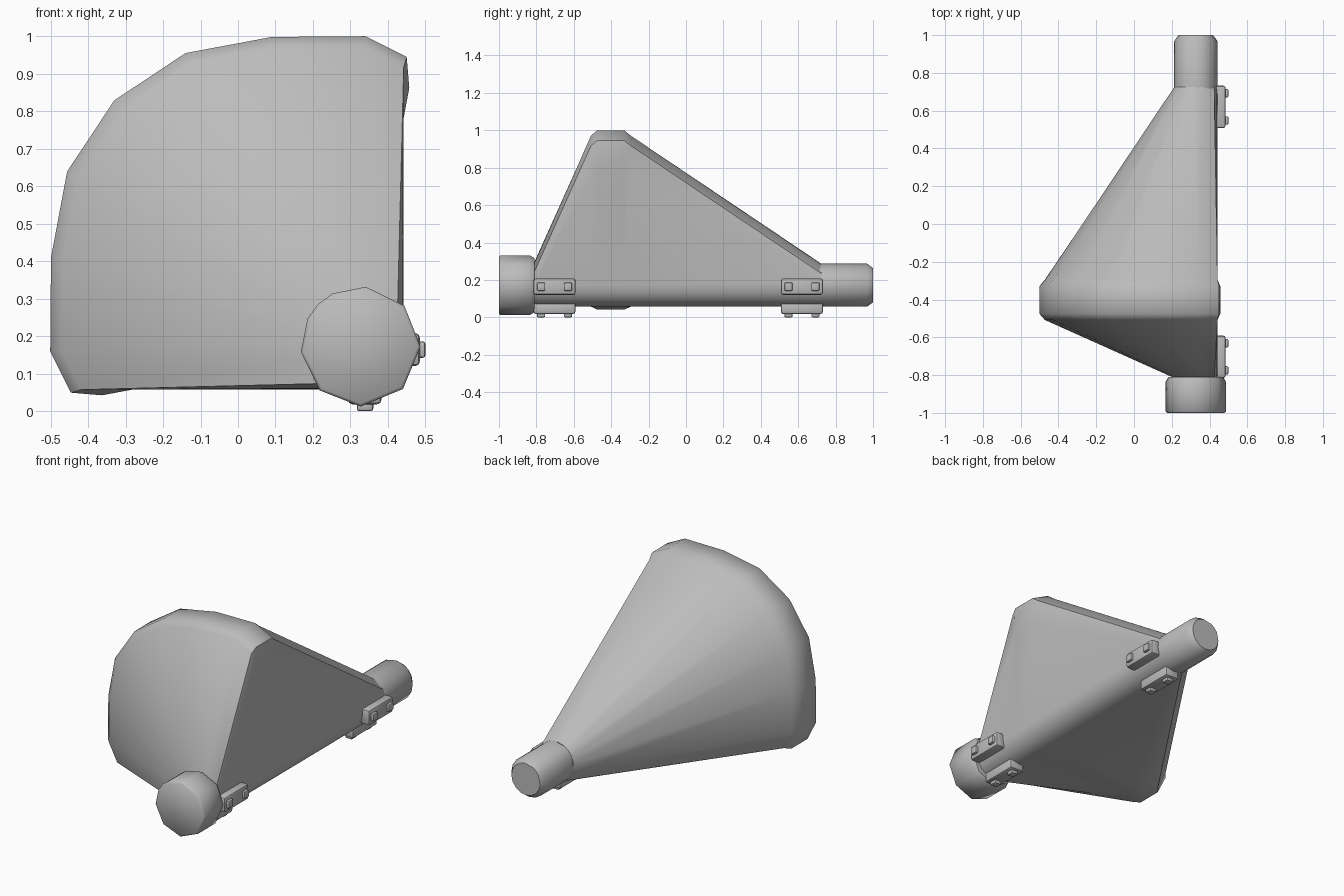
import bpy, bmesh, math

if "Cube" in bpy.data.objects:
    bpy.data.objects.remove(bpy.data.objects["Cube"])

CX, CZ = 0.327, 0.172   # axis of the two tubes
R = 0.115               # rear tube radius

mat = bpy.data.materials.new("grey")
mat.diffuse_color = (0.5, 0.5, 0.5, 1)
mat.use_nodes = True
mat.node_tree.nodes["Principled BSDF"].inputs["Base Color"].default_value = mat.diffuse_color


def finish(name, bm, angle):
    bmesh.ops.recalc_face_normals(bm, faces=bm.faces)
    me = bpy.data.meshes.new(name)
    bm.to_mesh(me)
    bm.free()
    ob = bpy.data.objects.new(name, me)
    bpy.context.collection.objects.link(ob)
    me.materials.append(mat)
    bpy.ops.object.select_all(action='DESELECT')
    ob.select_set(True)
    bpy.context.view_layer.objects.active = ob
    bpy.ops.object.shade_smooth_by_angle(angle=math.radians(angle))
    return ob


def mirrored(half):
    # closed ring, symmetric about the diagonal; first and last lie on it
    return half + [(v, u) for u, v in half[-2:0:-1]]


def arc(angles, r):
    return mirrored([(r * math.cos(math.radians(a)), r * math.sin(math.radians(a)))
                     for a in angles])


def loft(name, sections, angle):
    bm = bmesh.new()
    rings = [[bm.verts.new((CX - u, y, CZ + v)) for u, v in ring] for y, ring in sections]
    n = len(rings[0])
    for a, b in zip(rings, rings[1:]):
        for i in range(n):
            j = (i + 1) % n
            bm.faces.new((a[i], a[j], b[j], b[i]))
    bm.faces.new(rings[0])
    bm.faces.new(rings[-1])
    return finish(name, bm, angle)


# Quarter-cone housing: small round ends, wide fan-shaped rim
c = R * math.sqrt(0.5)
full = mirrored([(-c, -c), (-0.106, -0.044), (-R, 0), (-R, 0.61), (-0.13, 0.69),
                 (-0.123, 0.773), (-0.013, 0.828), (0.237, 0.826),
                 (0.467, 0.783), (0.657, 0.657)])
inner = [(u, v) if math.hypot(u, v) < 0.2 else (max(u * 0.965, -R), max(v * 0.965, -R))
         for u, v in full]
small = arc([225, 202.5, 180, 173, 165, 148, 110, 82, 63, 45], R)
loft("housing", [(-0.815, small), (-0.508, inner), (-0.475, full),
                 (-0.33, full), (-0.295, inner), (0.725, small)], 50)

# Front and rear tubes
tube = [225, 180, 137, 95, 62, 45]
loft("front_tube", [(-1.0, arc(tube, 0.152)), (-0.993, arc(tube, 0.16)),
                    (-0.835, arc(tube, 0.16)), (-0.81, arc(tube, 0.145))], 50)
rear = [225, 202, 180, 158, 137, 115, 95, 62, 45]
loft("rear_tube", [(0.70, arc(rear, R)), (0.968, arc(rear, R)),
                   (1.0, arc(rear, 0.092))], 50)


# Mounting brackets with bolts, on the side and underneath
def box(name, lo, hi, bevel):
    bm = bmesh.new()
    bmesh.ops.create_cube(bm, size=1)
    for v in bm.verts:
        v.co = [(l + h) / 2 + k * (h - l) for l, h, k in zip(lo, hi, v.co)]
    bmesh.ops.bevel(bm, geom=bm.edges[:], offset=bevel, segments=2, profile=0.5,
                    affect='EDGES')
    return finish(name, bm, 40)


for end, y in (("front", -0.703), ("rear", 0.62)):
    box(end + "_side_bracket", (0.42, y - 0.112, 0.12), (0.485, y + 0.112, 0.208), 0.012)
    box(end + "_bottom_bracket", (0.293, y - 0.112, 0.018), (0.383, y + 0.112, 0.08), 0.012)
    for k, s in (("a", -0.072), ("b", 0.072)):
        box(end + "_side_bolt_" + k, (0.47, y + s - 0.022, 0.142),
            (0.5, y + s + 0.022, 0.186), 0.007)
        box(end + "_bottom_bolt_" + k, (0.317, y + s - 0.022, 0.0),
            (0.361, y + s + 0.022, 0.03), 0.007)
